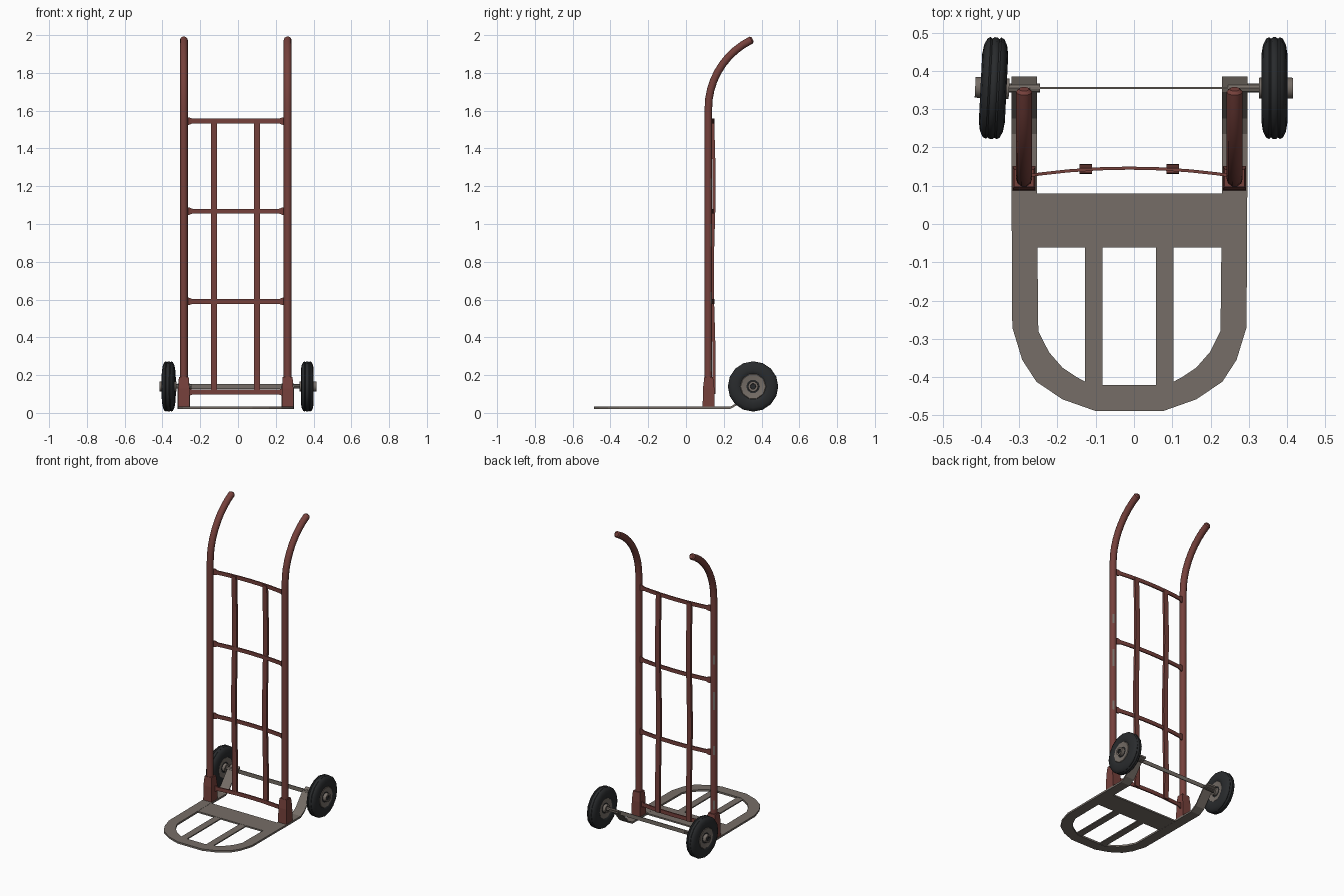
import bpy, math
from mathutils import Matrix

if "Cube" in bpy.data.objects:
    bpy.data.objects.remove(bpy.data.objects["Cube"])

CX = -0.012          # frame centre line


def material(name, rgb):
    m = bpy.data.materials.new(name)
    m.diffuse_color = (*rgb, 1)
    m.use_nodes = True
    m.node_tree.nodes["Principled BSDF"].inputs["Base Color"].default_value = m.diffuse_color
    return m


RED = material("worn_red_paint", (0.18, 0.052, 0.044))
GREY = material("bare_metal", (0.18, 0.155, 0.135))
BLACK = material("black_rubber", (0.022, 0.024, 0.026))


def make(name, verts, faces, mats, smooth=False):
    me = bpy.data.meshes.new(name)
    me.from_pydata(verts, [], faces)
    for m in mats:
        me.materials.append(m)
    if smooth:
        me.polygons.foreach_set("use_smooth", [True] * len(me.polygons))
        me.set_sharp_from_angle(angle=math.radians(40))
    ob = bpy.data.objects.new(name, me)
    bpy.context.collection.objects.link(ob)
    import bmesh
    bm = bmesh.new()
    bm.from_mesh(me)
    bmesh.ops.recalc_face_normals(bm, faces=bm.faces)
    bm.to_mesh(me)
    bm.free()
    return ob


def loft(name, rings, mats, smooth=False):
    """Skin a list of equal-length rings and cap both ends."""
    n = len(rings[0])
    verts = [p for r in rings for p in r]
    faces = [(i * n + j, i * n + (j + 1) % n, (i + 1) * n + (j + 1) % n, (i + 1) * n + j)
             for i in range(len(rings) - 1) for j in range(n)]
    faces += [tuple(range(n)), tuple(range(len(verts) - n, len(verts)))]
    return make(name, verts, faces, mats, smooth)


def box(name, x0, x1, y0, y1, z0, z1, mat):
    return loft(name, [[(x0, y0, z), (x1, y0, z), (x1, y1, z), (x0, y1, z)] for z in (z0, z1)], [mat])


def lathe(name, prof, mats, cols, sides, smooth=True):
    """Revolve (offset, radius) points about the x axis; cols = material per band."""
    n = len(prof)
    verts = [(o, r * math.cos(a), r * math.sin(a))
             for a in (2 * math.pi * k / sides for k in range(sides)) for o, r in prof]
    faces = [(k * n + j, k * n + j + 1, (k + 1) % sides * n + j + 1, (k + 1) % sides * n + j)
             for k in range(sides) for j in range(n - 1)]
    ob = make(name, verts, faces, mats, smooth)
    for i, p in enumerate(ob.data.polygons):
        p.material_index = cols[i % (n - 1)]
    return ob


# Handle uprights: straight tube, then an arc sweeping backwards
R = 0.405
path = [(0.118, 0.04 + 0.06 * i, 0.0) for i in range(27)]
path += [(0.118 + R * (1 - math.cos(t)), 1.61 + R * math.sin(t), t)
         for t in (math.radians(64) * k / 9 for k in range(1, 10))]
for side, label in ((-1, "left"), (1, "right")):
    ux = CX + side * 0.275
    rings = []
    stations = [(p, 0.021) for p in path]
    y, z, t = path[-1]
    stations.append(((y + 0.008 * math.sin(t), z + 0.008 * math.cos(t), t), 0.013))
    for (y, z, t), r in stations:
        rings.append([(ux + r * math.cos(a), y + r * math.sin(a) * math.cos(t),
                       z - r * math.sin(a) * math.sin(t))
                      for a in (2 * math.pi * k / 10 for k in range(10))])
    up = loft(label + "_upright", rings, [RED, GREY], True)
    # chipped paint on a few rear faces
    for p in up.data.polygons:
        c = p.center
        band = int((c.z - 0.04) / 0.06)
        if c.z < 1.3 and p.normal.y > 0.5 and p.normal.x * side > 0 and band in (3, 9, 14, 15, 19):
            p.material_index = 1

    # socket at the foot of the upright
    loft(label + "_socket",
         [[(ux - h, 0.12 - d, z), (ux + h, 0.12 - d, z), (ux + h, 0.12 + d, z), (ux - h, 0.12 + d, z)]
          for z, h, d in ((0.03, 0.03, 0.032), (0.13, 0.03, 0.03), (0.19, 0.026, 0.023))], [RED])

# Bowed cross straps with flared ends
for i, z in enumerate((0.11, 0.59, 1.068, 1.545)):
    rings = []
    for u in (-1, -0.93, -0.86, -0.6, -0.3, 0, 0.3, 0.6, 0.86, 0.93, 1):
        x, y = CX + 0.266 * u, 0.126 + 0.02 * (1 - u * u)
        h = 0.02 if abs(u) > 0.9 else 0.0125
        rings.append([(x, y - 0.004, z - h), (x, y + 0.004, z - h),
                      (x, y + 0.004, z + h), (x, y - 0.004, z + h)])
    loft("cross_strap_%d" % (i + 1), rings, [RED])

# Slightly bent vertical slats
for x, label in ((-0.126, "left"), (0.101, "right")):
    rings = []
    for k in range(13):
        z = 0.10 + 1.45 * k / 12
        y = 0.144 + 0.005 * math.sin(z * 6.5)
        rings.append([(x - 0.016, y - 0.008, z), (x + 0.016, y - 0.008, z),
                      (x + 0.016, y + 0.008, z), (x - 0.016, y + 0.008, z)])
    loft(label + "_vertical_slat", rings, [RED])

# Toe frame: one flat U band whose rear arms rise to the axle
half = [  # outer x, y, inner x, y, z
    (.308, .385, .242, .385, .15), (.308, .345, .242, .345, .135),
    (.308, .275, .242, .275, .05), (.308, .235, .242, .235, .027),
    (.308, .09, .242, .09, .027), (.306, -.27, .238, -.28, .027),
    (.28, -.355, .21, -.335, .027), (.243, -.412, .175, -.375, .027),
    (.175, -.458, .138, -.40, .027), (.09, -.488, .10, -.42, .027)]
band = [(1, s) for s in half] + [(-1, s) for s in reversed(half)]
loft("toe_frame", [[(CX + m * a, b, z + 0.006), (CX + m * c, d, z + 0.006),
                    (CX + m * c, d, z - 0.006), (CX + m * a, b, z - 0.006)]
                   for m, (a, b, c, d, z) in band], [GREY])
box("toe_plate", -0.256, 0.232, -0.062, 0.08, 0.022, 0.032, GREY)
for x, label in ((-0.105, "left"), (0.08, "right")):
    box(label + "_toe_slat", x - 0.023, x + 0.023, -0.43, -0.055, 0.0235, 0.031, GREY)

# Axle strap between the arms
box("axle_bar", -0.27, 0.25, 0.353, 0.358, 0.126, 0.152, GREY)

# Wheels: ribbed tyre, dished hub and axle stub
tyre = [(.024, .062), (.031, .07), (.034, .088), (.03, .113), (.022, .129), (.014, .133), (.009, .129),
        (.004, .133)]
tyre += [(-o, r) for o, r in reversed(tyre)]
hub = [(.026, .072), (.032, .066), (.026, .036), (.026, .028), (.048, .027), (.048, .015), (.04, .014), (.04, 0)]
hub_cols = [1, 1, 0, 1, 1, 0, 0]
for side, label in ((-1, "left"), (1, "right")):
    tilt = Matrix.Rotation(-0.05, 4, 'Z') if side < 0 else Matrix.Identity(4)
    place = Matrix.Translation((side * 0.367, 0.355, 0.14)) @ tilt
    parts = [lathe(label + "_tyre", tyre, [BLACK], [0] * (len(tyre) - 1), 16)]
    for f, where in ((1, "outer"), (-1, "inner")):
        parts.append(lathe(label + "_" + where + "_hub", [(f * o * (1 if f == side else 0.85), r) for o, r in hub],
                           [BLACK, GREY], hub_cols, 10))
    for ob in parts:
        ob.matrix_world = place
    stub = lathe(label + "_axle_stub", [(-.06, 0), (-.06, .012), (.06, .012), (.06, 0)], [GREY], [0, 0, 0], 8)
    stub.location = (side * 0.305, 0.355, 0.14)

bpy.context.view_layer.update()
